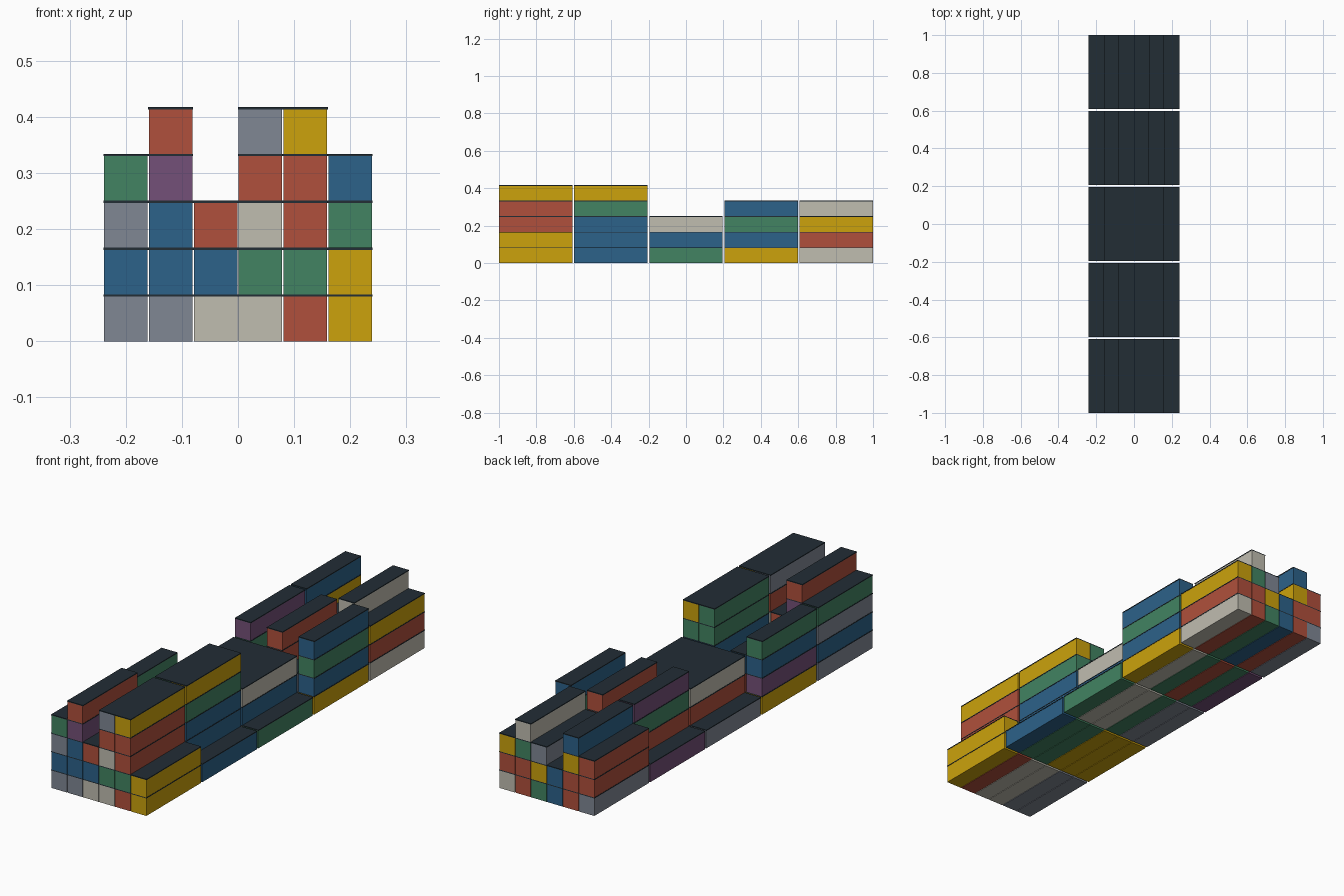
import bpy
import bmesh
from mathutils import Matrix, Vector

old = bpy.data.objects.get("Cube")
if old:
    bpy.data.objects.remove(old, do_unlink=True)

# Layout: pitch between neighbours and size of one container
PITCH = Vector((0.08, 0.402, 0.0835))
LENGTH = 0.392
BODY_WIDTH = 0.0775
ROOF = 0.004


def linear(c):
    c /= 255
    return c / 12.92 if c <= 0.04045 else ((c + 0.055) / 1.055) ** 2.4


def make_material(name, code):
    mat = bpy.data.materials.new(name)
    col = [linear(v) for v in bytes.fromhex(code)] + [1.0]
    mat.diffuse_color = col
    mat.use_nodes = True
    bsdf = next(n for n in mat.node_tree.nodes if n.type == 'BSDF_PRINCIPLED')
    bsdf.inputs["Base Color"].default_value = col
    bsdf.inputs["Roughness"].default_value = 0.8
    return mat


PAINT = {
    "R": make_material("rust_red", "B0503C"),
    "G": make_material("green", "428462"),
    "B": make_material("blue", "2C628A"),
    "Y": make_material("yellow", "CCA20C"),
    "W": make_material("off_white", "C0BDB0"),
    "N": make_material("steel_grey", "808794"),
    "P": make_material("purple", "745078"),
}
DARK = make_material("dark_roof", "222D35")


def add_box(bm, centre, size, mat_index):
    made = bmesh.ops.create_cube(
        bm, size=1, matrix=Matrix.Translation(centre) @ Matrix.Diagonal((*size, 1)))
    for face in {f for v in made["verts"] for f in v.link_faces}:
        face.material_index = mat_index


def add_container(name, paint, x, y, z):
    bm = bmesh.new()
    body_height = PITCH.z - ROOF
    # Painted body
    add_box(bm, Vector((x, y, z + body_height / 2)), (BODY_WIDTH, LENGTH, body_height), 0)
    # Dark roof plate, touching the neighbouring rows
    add_box(bm, Vector((x, y, z + PITCH.z - ROOF / 2)), (PITCH.x, LENGTH, ROOF), 1)
    mesh = bpy.data.meshes.new(name)
    bm.to_mesh(mesh)
    bm.free()
    mesh.materials.append(paint)
    mesh.materials.append(DARK)
    obj = bpy.data.objects.new(name, mesh)
    bpy.context.collection.objects.link(obj)


# Bays run front to back, rows from -x to +x, letters from the ground up
BAYS = [
    "NBNG NBBPR WBR WGWRN RGRRY YY",
    "YPBG YRB YG GRBGG GBBGY B",
    "N NRW GBG WGR WBW G",
    "P GRGP RB GYRR WN YBGB",
    "NRR RRYB BB GYN RRGW WRY",
]

for bay, rows in enumerate(BAYS):
    for row, stack in enumerate(rows.split()):
        for tier, letter in enumerate(stack):
            add_container(
                f"container_bay{bay + 1}_row{row + 1}_tier{tier + 1}", PAINT[letter],
                (row - 2.5) * PITCH.x, (bay - 2) * PITCH.y, tier * PITCH.z)
